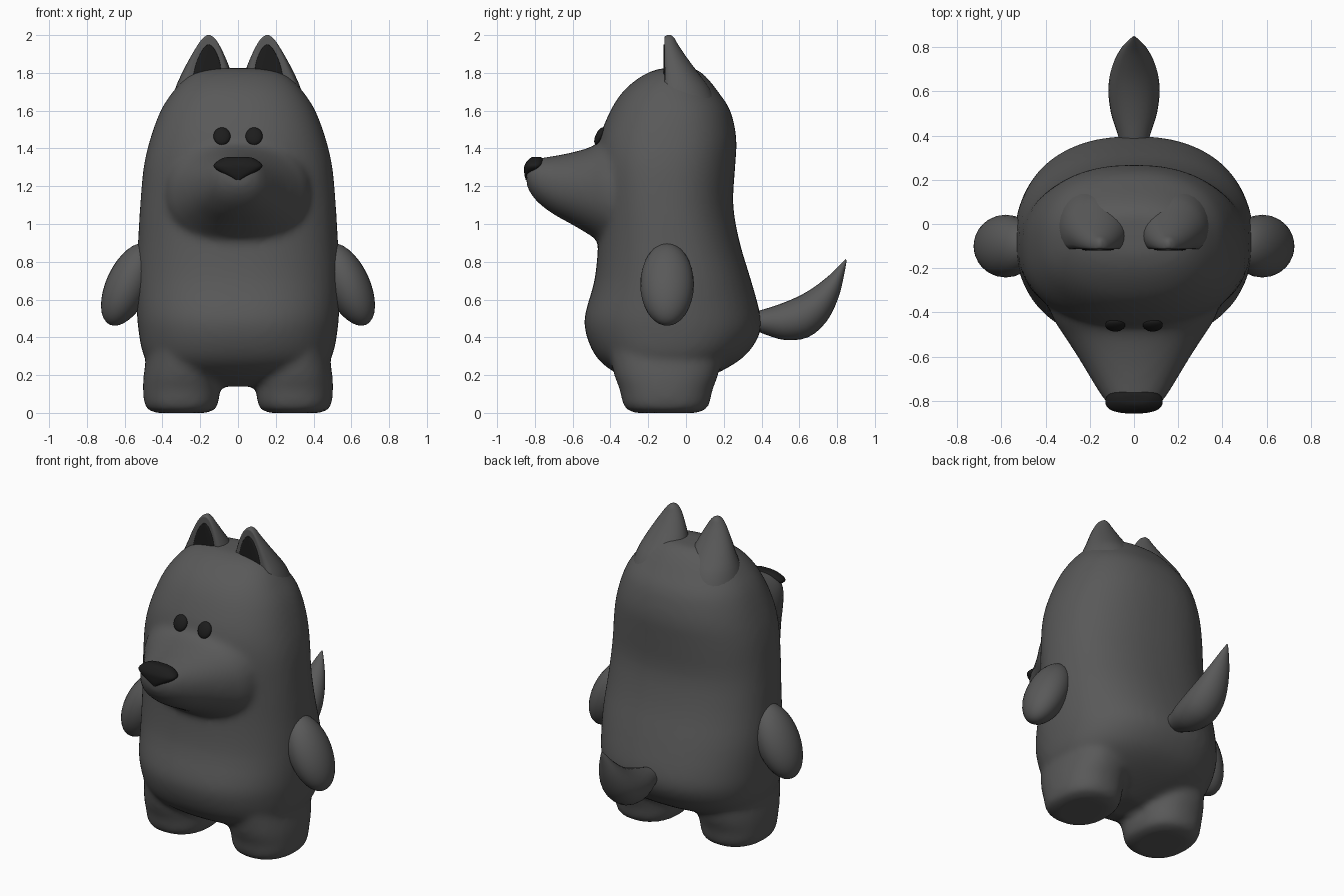
import bpy, math
from mathutils import Vector

if "Cube" in bpy.data.objects:
    bpy.data.objects.remove(bpy.data.objects["Cube"])


def material(name, g):
    m = bpy.data.materials.new(name)
    m.diffuse_color = (g, g, g, 1)
    m.use_nodes = True
    m.node_tree.nodes["Principled BSDF"].inputs["Base Color"].default_value = m.diffuse_color
    return m


FUR = material("dark_grey", 0.1)
BLACK = material("black", 0.012)


def spline(a, b, c, d, t):
    # Catmull-Rom between b and c
    return 0.5 * (2 * b + (c - a) * t + (2 * a - 5 * b + 4 * c - d) * t * t
                  + (3 * b - a - 3 * c + d) * t ** 3)


def loft(name, rings, mat=FUR, n=2.0, segs=32, steps=3):
    """Skin smooth superelliptic rings, each (centre, half axis u, half axis v)."""
    full = []
    for i in range(len(rings) - 1):
        q = [rings[max(0, min(len(rings) - 1, i + k))] for k in (-1, 0, 1, 2)]
        for s in range(steps):
            full.append([spline(q[0][k], q[1][k], q[2][k], q[3][k], s / steps)
                         for k in range(3)])
    full.append(rings[-1])
    verts, faces = [], []
    for c, u, v in full:
        for j in range(segs):
            a = 2 * math.pi * j / segs
            x, y = math.cos(a), math.sin(a)
            verts.append(c + u * math.copysign(abs(x) ** (2 / n), x)
                         + v * math.copysign(abs(y) ** (2 / n), y))
    for i in range(len(full) - 1):
        for j in range(segs):
            k = (j + 1) % segs
            faces.append((i * segs + j, i * segs + k, (i + 1) * segs + k, (i + 1) * segs + j))
    faces.append(tuple(reversed(range(segs))))
    faces.append(tuple(range(len(verts) - segs, len(verts))))
    me = bpy.data.meshes.new(name)
    me.from_pydata(verts, [], faces)
    me.materials.append(mat)
    ob = bpy.data.objects.new(name, me)
    bpy.context.collection.objects.link(ob)
    smooth(ob, 50)
    return ob


def smooth(ob, angle):
    bpy.ops.object.select_all(action='DESELECT')
    ob.select_set(True)
    bpy.context.view_layer.objects.active = ob
    bpy.ops.object.shade_smooth_by_angle(angle=math.radians(angle))


def level(z, hw, y0, y1, cx=0.0):
    # horizontal ring
    return Vector((cx, (y0 + y1) / 2, z)), Vector((hw, 0, 0)), Vector((0, (y1 - y0) / 2, 0))


def upright(y, hw, z0, z1):
    # ring facing forward; v points down so that faces look outwards
    return Vector((0, y, (z0 + z1) / 2)), Vector((hw, 0, 0)), Vector((0, 0, (z1 - z0) / 2))


def ellipsoid(name, loc, radii, rot, mat):
    bpy.ops.mesh.primitive_uv_sphere_add(segments=28, ring_count=16, location=loc, rotation=rot)
    ob = bpy.context.object
    ob.name = name
    ob.scale = radii
    ob.data.materials.append(mat)
    smooth(ob, 60)


# torso and head
body = loft("body", [level(*r) for r in [
    (0.14, 0.14, -0.20, 0.00), (0.19, 0.34, -0.33, 0.12), (0.25, 0.46, -0.43, 0.24),
    (0.32, 0.505, -0.49, 0.33), (0.42, 0.525, -0.53, 0.39), (0.52, 0.535, -0.535, 0.393),
    (0.70, 0.54, -0.485, 0.345), (0.90, 0.53, -0.465, 0.285), (1.10, 0.518, -0.465, 0.25),
    (1.30, 0.50, -0.475, 0.26), (1.45, 0.465, -0.46, 0.267), (1.60, 0.41, -0.40, 0.235),
    (1.70, 0.345, -0.335, 0.17), (1.77, 0.28, -0.255, 0.115), (1.81, 0.21, -0.18, 0.07),
    (1.825, 0.12, -0.12, 0.03)]], n=2.3, segs=48)

# muzzle
muzzle = loft("muzzle", [upright(*r) for r in [
    (-0.845, 0.06, 1.21, 1.31), (-0.825, 0.105, 1.165, 1.335), (-0.78, 0.145, 1.11, 1.348),
    (-0.70, 0.195, 1.05, 1.36), (-0.60, 0.255, 0.995, 1.38), (-0.50, 0.32, 0.935, 1.41),
    (-0.42, 0.37, 0.88, 1.46), (-0.28, 0.42, 0.82, 1.52)]], n=2.2)

# legs
legs = [loft("leg", [level(z, hw, -0.105 - d, -0.105 + d, s * (0.5 - 0.2)) for z, hw, d in [
    (0.0, 0.13, 0.16), (0.015, 0.175, 0.205), (0.05, 0.196, 0.23), (0.12, 0.203, 0.245),
    (0.20, 0.20, 0.275), (0.32, 0.18, 0.30)]], n=2.3) for s in (-1, 1)]

# fuse torso, muzzle and legs into one soft skin
bpy.ops.object.select_all(action='DESELECT')
for ob in [body, muzzle] + legs:
    ob.select_set(True)
bpy.context.view_layer.objects.active = body
bpy.ops.object.join()
bpy.ops.object.mode_set(mode='EDIT')
bpy.ops.mesh.select_all(action='SELECT')
bpy.ops.mesh.normals_make_consistent(inside=False)
bpy.ops.object.mode_set(mode='OBJECT')
rm = body.modifiers.new("fuse", 'REMESH')
rm.mode = 'VOXEL'
rm.voxel_size = 0.02
rm.use_smooth_shade = True
sm = body.modifiers.new("soften", 'SMOOTH')
sm.factor = 0.5
sm.iterations = 8

for s, side in ((-1, "left"), (1, "right")):
    # ear with a flat front and its dark inside
    ear = loft("ear_" + side, [level(z, hw, y0, y1, s * cx) for z, hw, y0, y1, cx in [
        (1.62, 0.17, -0.22, 0.17, 0.19), (1.72, 0.153, -0.19, 0.125, 0.178),
        (1.80, 0.13, -0.16, 0.065, 0.166), (1.88, 0.094, -0.15, 0.005, 0.16),
        (1.95, 0.056, -0.14, -0.042, 0.156), (1.985, 0.03, -0.125, -0.062, 0.155),
        (2.0, 0.007, -0.10, -0.08, 0.155)]])
    for v in ear.data.vertices:
        v.co.y = max(v.co.y, -0.113)
    loft("inner_ear_" + side, [level(z, hw, -0.12, -0.10, s * cx) for z, hw, cx in [
        (1.79, 0.075, 0.162), (1.85, 0.064, 0.158), (1.90, 0.045, 0.156),
        (1.935, 0.024, 0.155), (1.95, 0.005, 0.155)]], BLACK, n=4)
    # arm
    ellipsoid("arm_" + side, (s * 0.58, -0.10, 0.68), (0.117, 0.142, 0.235),
              (0, math.radians(-25 * s), 0), FUR)
    # eye
    ellipsoid("eye_" + side, (s * 0.085, -0.457, 1.465), (0.045, 0.022, 0.05),
              (math.radians(-25), 0, 0), BLACK)

# nose
loft("nose", [level(*r) for r in [
    (1.232, 0.012, -0.848, -0.81), (1.258, 0.06, -0.855, -0.79), (1.285, 0.11, -0.857, -0.765),
    (1.31, 0.13, -0.855, -0.75), (1.335, 0.105, -0.84, -0.75), (1.352, 0.07, -0.82, -0.765),
    (1.356, 0.03, -0.805, -0.78)]], BLACK, n=2.5)

# tail: top and bottom edge points (y, z) plus half width
loft("tail", [(Vector((0, (t[0] + b[0]) / 2, (t[1] + b[1]) / 2)), Vector((w, 0, 0)),
               Vector((0, (t[0] - b[0]) / 2, (t[1] - b[1]) / 2))) for t, b, w in [
    ((0.32, 0.52), (0.34, 0.45), 0.055), ((0.40, 0.545), (0.42, 0.415), 0.075),
    ((0.48, 0.57), (0.53, 0.385), 0.105), ((0.58, 0.61), (0.65, 0.402), 0.116),
    ((0.67, 0.66), (0.745, 0.485), 0.10), ((0.76, 0.73), (0.805, 0.605), 0.065),
    ((0.815, 0.785), (0.835, 0.72), 0.03), ((0.845, 0.815), (0.85, 0.805), 0.004)]], segs=24)

# consistent outward normals on the lofted parts
for ob in list(bpy.context.scene.objects):
    bpy.ops.object.select_all(action='DESELECT')
    ob.select_set(True)
    bpy.context.view_layer.objects.active = ob
    bpy.ops.object.mode_set(mode='EDIT')
    bpy.ops.mesh.select_all(action='SELECT')
    bpy.ops.mesh.normals_make_consistent(inside=False)
    bpy.ops.object.mode_set(mode='OBJECT')
